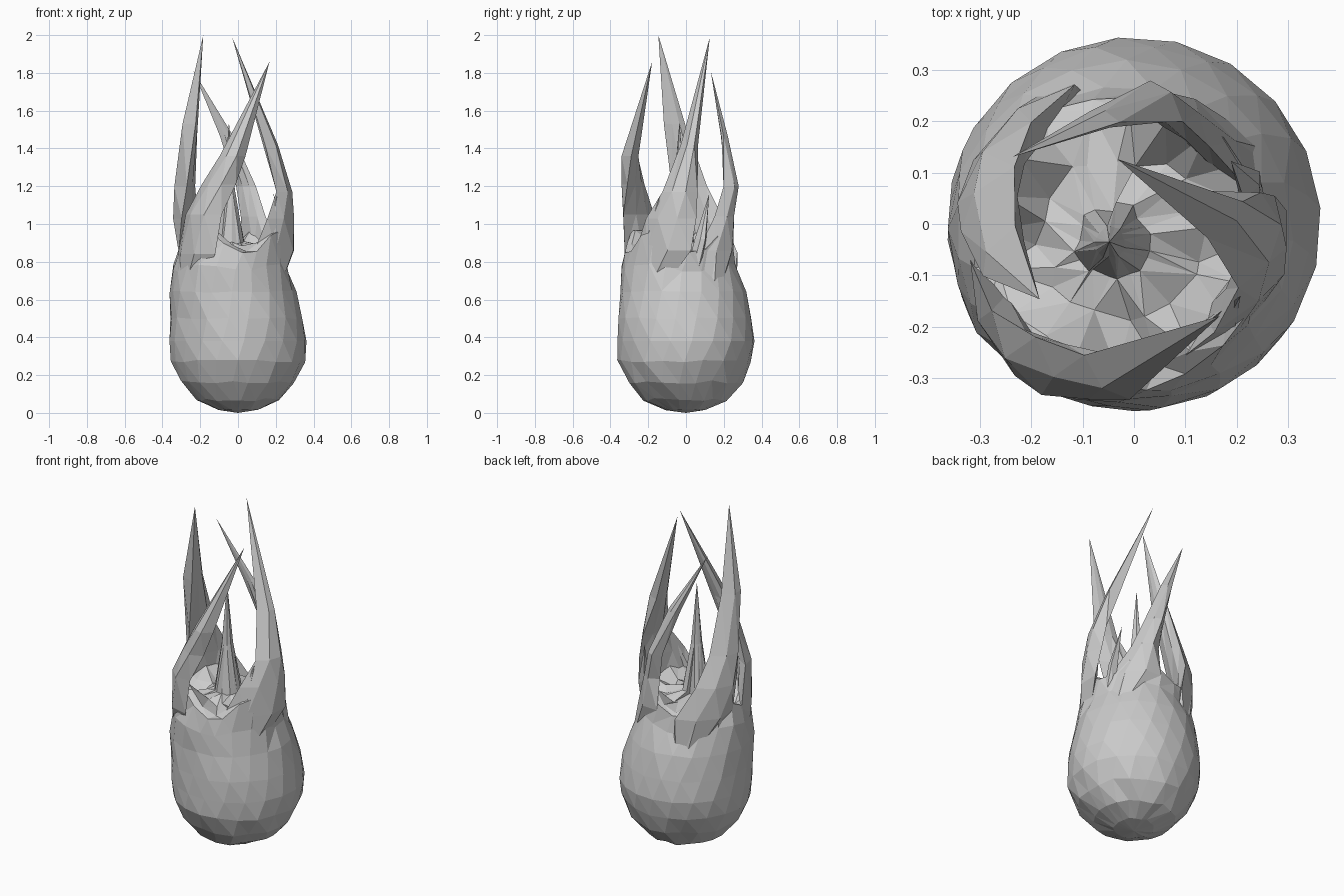
import bpy, bmesh, random
from math import sin, cos, radians, pi
from mathutils import Vector

random.seed(4)
cube = bpy.data.objects.get("Cube")
if cube:
    bpy.data.objects.remove(cube)

grey = bpy.data.materials.new("plain grey")
grey.use_nodes = True
colour = (0.6, 0.6, 0.6, 1)
grey.diffuse_color = colour
grey.node_tree.nodes["Principled BSDF"].inputs["Base Color"].default_value = colour


def loft(name, rings):
    """Skin a list of point rings; a ring of one point closes to a tip."""
    bm = bmesh.new()
    rows = [[bm.verts.new(p) for p in ring] for ring in rings]
    for a, b in zip(rows, rows[1:]):
        n = max(len(a), len(b))
        for i in range(n):
            j = (i + 1) % n
            if len(a) == 1:
                bm.faces.new((a[0], b[j], b[i]))
            elif len(b) == 1:
                bm.faces.new((a[i], a[j], b[0]))
            else:
                bm.faces.new((a[i], a[j], b[j], b[i]))
    if len(rows[0]) > 1:
        bm.faces.new(rows[0][::-1])
    bmesh.ops.triangulate(bm, faces=bm.faces[:])
    bmesh.ops.recalc_face_normals(bm, faces=bm.faces[:])
    mesh = bpy.data.meshes.new(name)
    bm.to_mesh(mesh)
    bm.free()
    mesh.materials.append(grey)
    obj = bpy.data.objects.new(name, mesh)
    bpy.context.collection.objects.link(obj)
    return obj


# Bulb with a wavy rim, sunken floor and central spike:
# radius, height, centre x, centre y, rim wave, jitter
SIDES = 20
profile = [
    (0.11, 0.018, 0, 0, 0, 0.004),
    (0.22, 0.07, 0, 0, 0, 0.008),
    (0.305, 0.165, 0, -0.008, 0, 0.009),
    (0.35, 0.275, 0, -0.008, 0, 0.007),
    (0.364, 0.38, 0, 0, 0, 0),
    (0.355, 0.50, -0.008, -0.006, 0, 0.005),
    (0.335, 0.64, -0.026, -0.018, 0, 0.006),
    (0.305, 0.77, -0.04, -0.04, 0.02, 0.007),
    (0.285, 0.90, -0.028, -0.035, 0.06, 0.008),
    (0.25, 0.915, -0.02, -0.03, 0.06, 0.01),
    (0.16, 0.87, -0.02, -0.03, 0, 0.02),
    (0.07, 0.90, -0.04, -0.035, 0, 0.01),
    (0.03, 1.18, -0.047, -0.035, 0, 0.003),
]
rings = [[Vector((0, 0, 0))]]
for k, (r, z, cx, cy, wave, jit) in enumerate(profile):
    ring = []
    for i in range(SIDES):
        a = 2 * pi * i / SIDES + k * 0.1
        dz = -wave * cos(4 * (a - radians(15)))
        ring.append(Vector((cx + r * cos(a) + random.uniform(-jit, jit),
                            cy + r * sin(a) + random.uniform(-jit, jit),
                            z + dz + random.uniform(-jit, jit))))
    rings.append(ring)
rings.append([Vector((-0.048, -0.035, 1.54))])
loft("flame_body", rings)


def tongue(name, stations):
    """Flattened swirling tongue; stations are angle, radius, height, width, depth."""
    rings = []
    for ang, r, z, w, d in stations:
        a = radians(ang)
        out = Vector((cos(a), sin(a), 0))
        side = Vector((-sin(a), cos(a), 0))
        c = out * r + Vector((0, 0, z))
        if w == 0:
            rings.append([c])
            continue
        # lens section, edges bent inwards to follow the round body
        section = [(-0.5, -0.45), (-0.2, 0.3), (0.2, 0.5),
                   (0.5, -0.2), (0.15, -0.45), (-0.2, -0.55)]
        rings.append([c + side * (u * w) + out * (v * d) for u, v in section])
    loft(name, rings)


# Four large tongues
tongue("right_tongue", [
    (118, 0.28, 0.54, 0.08, 0.06), (147, 0.285, 0.85, 0.33, 0.09),
    (164, 0.292, 1.03, 0.27, 0.10), (176, 0.285, 1.2, 0.19, 0.10),
    (195, 0.265, 1.53, 0.11, 0.09), (218.5, 0.235, 2.0, 0, 0)])
tongue("left_tongue", [
    (-58, 0.28, 0.54, 0.08, 0.06), (-32, 0.255, 0.86, 0.36, 0.09),
    (-20, 0.255, 1.03, 0.29, 0.08), (-8, 0.25, 1.17, 0.19, 0.07),
    (7, 0.175, 1.42, 0.09, 0.08), (104, 0.13, 1.99, 0, 0)])
tongue("front_tongue", [
    (200, 0.31, 0.54, 0.08, 0.06), (222, 0.325, 0.84, 0.32, 0.09),
    (234, 0.335, 1.05, 0.25, 0.08), (249, 0.31, 1.21, 0.20, 0.08),
    (264, 0.30, 1.36, 0.14, 0.08), (313, 0.245, 1.86, 0, 0)])
tongue("back_tongue", [
    (24, 0.28, 0.52, 0.08, 0.06), (52, 0.225, 0.86, 0.28, 0.08),
    (67, 0.228, 1.04, 0.15, 0.07), (79, 0.245, 1.2, 0.11, 0.07),
    (108, 0.215, 1.47, 0.07, 0.04), (151, 0.27, 1.81, 0, 0)])

# Small slivers beside the large tongues
slivers = {
    "left_sliver": [(8, 0.23, 0.7, 0.08, 0.05), (20, 0.24, 0.92, 0.06, 0.05),
                    (33, 0.225, 1.16, 0, 0)],
    "right_sliver": [(148, 0.27, 0.75, 0.08, 0.06), (164, 0.285, 1.0, 0.07, 0.05),
                     (182, 0.27, 1.25, 0, 0)],
    "front_sliver": [(-62, 0.27, 0.7, 0.08, 0.06), (-50, 0.26, 0.92, 0.08, 0.05),
                     (-34, 0.25, 1.15, 0, 0)],
}
for name, stations in slivers.items():
    tongue(name, stations)
